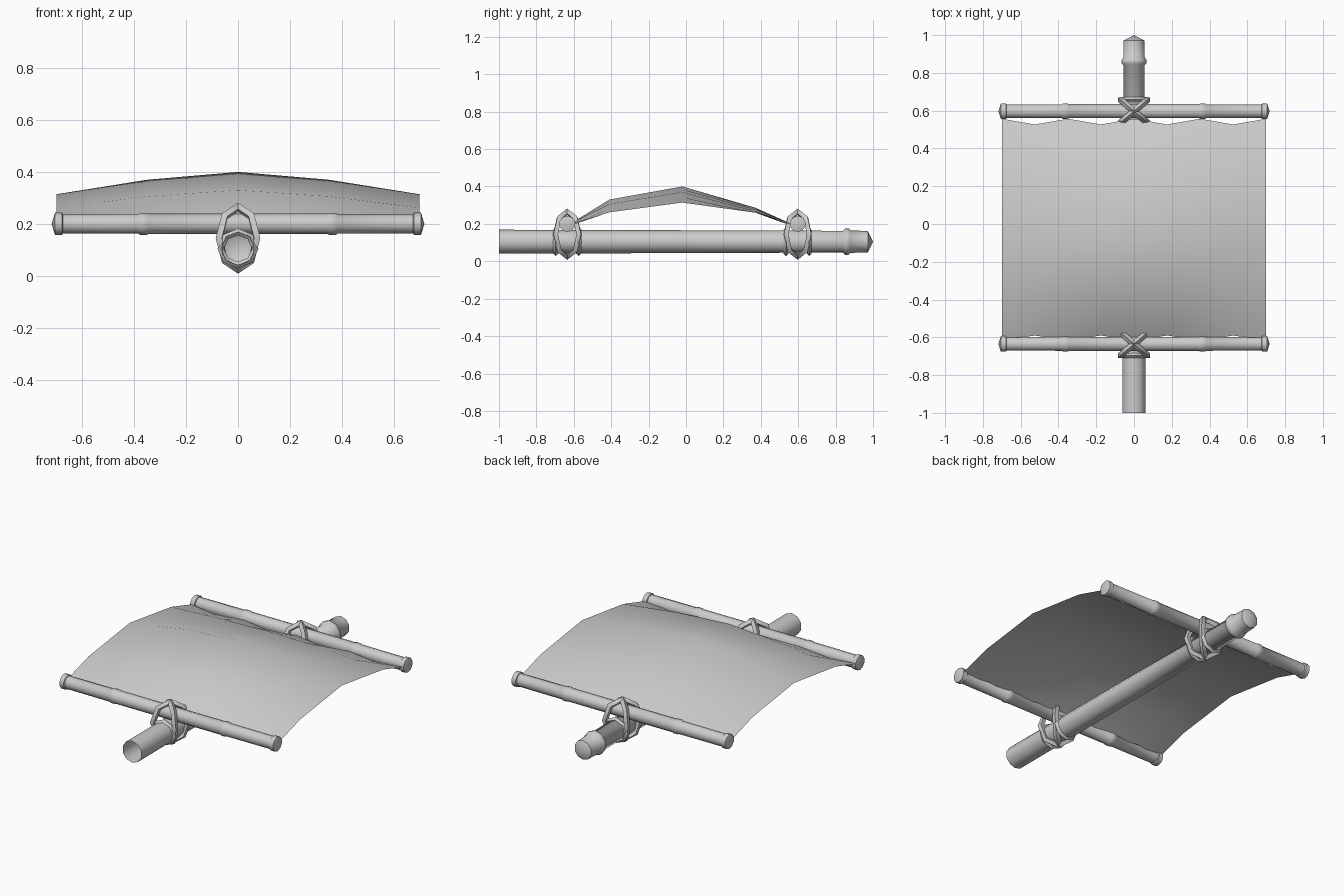
import bpy, bmesh, math
from mathutils import Vector

cube = bpy.data.objects.get("Cube")
if cube:
    bpy.data.objects.remove(cube, do_unlink=True)

grey = bpy.data.materials.new("plain_grey")
grey.use_nodes = True
grey.diffuse_color = (0.6, 0.6, 0.6, 1)
bsdf = grey.node_tree.nodes["Principled BSDF"]
bsdf.inputs["Base Color"].default_value = grey.diffuse_color
bsdf.inputs["Roughness"].default_value = 0.8


def finish(obj, angle=50):
    obj.data.materials.clear()
    obj.data.materials.append(grey)
    bpy.ops.object.select_all(action="DESELECT")
    obj.select_set(True)
    bpy.context.view_layer.objects.active = obj
    bpy.ops.object.shade_smooth_by_angle(angle=math.radians(angle))


def link(name, mesh):
    obj = bpy.data.objects.new(name, mesh)
    bpy.context.collection.objects.link(obj)
    return obj


def pole(name, profile, axis, centre, sides=10):
    """Sweep (position, radius) rings along an axis; zero radius closes the end."""
    bm = bmesh.new()
    axis = Vector(axis)
    up = Vector((0, 0, 1))
    side = axis.cross(up)
    rings = []
    for pos, radius in profile:
        base = Vector(centre) + axis * pos
        if radius == 0:
            rings.append([bm.verts.new(base)] * sides)
            continue
        turns = [2 * math.pi * i / sides for i in range(sides)]
        rings.append([bm.verts.new(base + radius * (up * math.cos(a) + side * math.sin(a))) for a in turns])
    for lower, upper in zip(rings, rings[1:]):
        for i in range(sides):
            j = (i + 1) % sides
            corners = [lower[i], lower[j], upper[j], upper[i]]
            bm.faces.new(list(dict.fromkeys(corners)))
    bmesh.ops.recalc_face_normals(bm, faces=bm.faces)
    mesh = bpy.data.meshes.new(name)
    bm.to_mesh(mesh)
    bm.free()
    obj = link(name, mesh)
    finish(obj)
    return obj


def rope(name, points, thickness):
    """Closed four-sided rope through the points."""
    curve = bpy.data.curves.new(name, "CURVE")
    curve.dimensions = "3D"
    curve.bevel_depth = thickness
    curve.bevel_resolution = 0
    spline = curve.splines.new("POLY")
    spline.points.add(len(points) - 1)
    for p, co in zip(spline.points, points):
        p.co = (*co, 1)
    spline.use_cyclic_u = True
    helper = link(name + "_path", curve)
    bpy.context.view_layer.update()
    evaluated = helper.evaluated_get(bpy.context.evaluated_depsgraph_get())
    mesh = bpy.data.meshes.new_from_object(evaluated)
    bpy.data.objects.remove(helper, do_unlink=True)
    finish(link(name, mesh), 40)


# Mast: hollow at the front, with a collar and blunt point at the back
MAST_Z = 0.105
pole("mast", [(-1, 0.064), (0, 0.061), (0.84, 0.058), (0.85, 0.07), (0.87, 0.07),
              (0.88, 0.06), (0.972, 0.057), (1, 0)], (0, 1, 0), (0, 0, MAST_Z))

# Yards: thin poles with raised end bands and joints
half = [(0.345, 0.039), (0.35, 0.042), (0.378, 0.042), (0.383, 0.038),
        (0.675, 0.037), (0.678, 0.043), (0.705, 0.043), (0.718, 0)]
yard_profile = [(-p, r) for p, r in reversed(half)] + half
YARDS = {"front": -0.635, "back": 0.597}

for label, y in YARDS.items():
    pole(label + "_yard", yard_profile, (1, 0, 0), (0, y, 0.2))
    # Crossed lashings around yard and mast
    for tag, sign in (("left", 1), ("right", -1)):
        loop = []
        for i in range(8):
            a = i * math.pi / 4
            d = 0.073 * math.sin(a)
            loop.append((d * sign, y + d * 0.85, 0.145 + 0.12 * math.cos(a)))
        rope(f"{label}_lashing_{tag}", loop, 0.017)
    # Rope collars on the mast either side of the yard
    for tag, shift in (("fore", -0.062), ("aft", 0.062)):
        collar = []
        for i in range(8):
            a = i * math.pi / 4
            collar.append((0.066 * math.sin(a), y + shift, MAST_Z + 0.064 * math.cos(a)))
        rope(f"{label}_collar_{tag}", collar, 0.013)

# Sail: billowed sheet with scalloped ends; rows are y, centre height, edge height
rows = [(-0.62, 0.2, 0.2), (-0.41, 0.33, 0.262), (-0.02, 0.4, 0.314),
        (0.37, 0.287, 0.26), (0.557, 0.203, 0.203)]
bm = bmesh.new()
grid = []
for r, (y, mid, edge) in enumerate(rows):
    line = []
    for c in range(-4, 5):
        t = abs(c) / 4
        drop = 0.7 * t if t < 0.5 else 0.35 + 1.3 * (t - 0.5)
        scallop = 0.03 if c % 2 else 0
        dy = scallop if r == 0 else -scallop if r == len(rows) - 1 else 0
        line.append(bm.verts.new((c * 0.175, y + dy, mid + (edge - mid) * drop)))
    grid.append(line)
for a, b in zip(grid, grid[1:]):
    for i in range(8):
        bm.faces.new((a[i], a[i + 1], b[i + 1], b[i]))
sail_mesh = bpy.data.meshes.new("sail")
bm.to_mesh(sail_mesh)
bm.free()
finish(link("sail", sail_mesh), 60)
